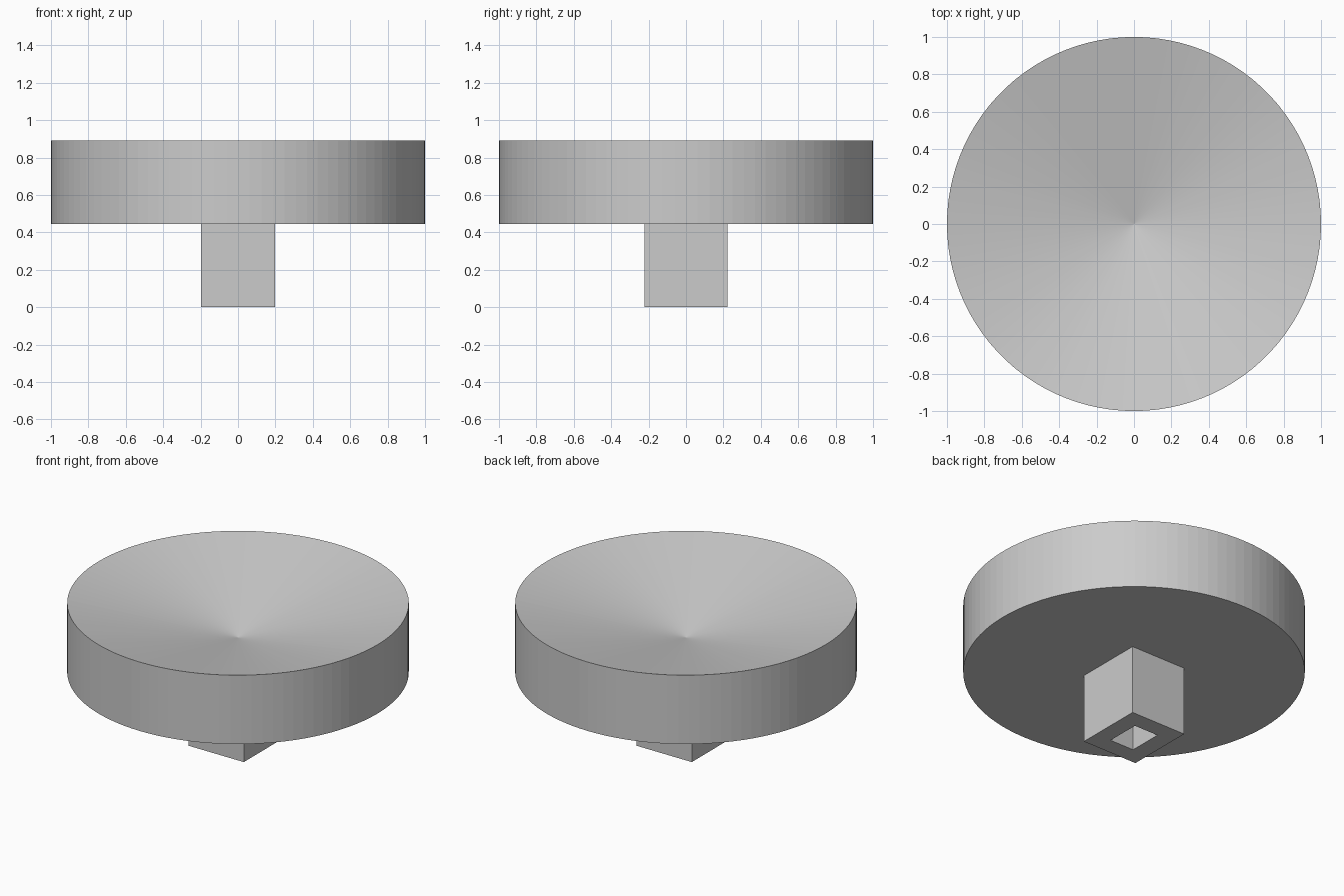
import bpy
import bmesh
import math

cube = bpy.data.objects.get("Cube")
if cube:
    bpy.data.objects.remove(cube, do_unlink=True)

SEGMENTS = 100
STEM_TOP = 0.445   # underside of the disc
RIM_TOP = 0.89
DISH_LOW = 0.667   # lowest point of the hollow top

grey = bpy.data.materials.new("plain grey")
grey.use_nodes = True
colour = (0.6, 0.6, 0.6, 1.0)
grey.diffuse_color = colour
grey.node_tree.nodes["Principled BSDF"].inputs["Base Color"].default_value = colour


def finish(name, bm):
    """Turn a bmesh into a named grey object."""
    bmesh.ops.recalc_face_normals(bm, faces=bm.faces)
    mesh = bpy.data.meshes.new(name)
    bm.to_mesh(mesh)
    bm.free()
    mesh.materials.append(grey)
    obj = bpy.data.objects.new(name, mesh)
    bpy.context.collection.objects.link(obj)
    return obj


# Disc with a shallow conical hollow in its top
bm = bmesh.new()
profile = [(0, STEM_TOP), (1, STEM_TOP), (1, RIM_TOP), (0, DISH_LOW)]
points = [bm.verts.new((r, 0, z)) for r, z in profile]
edges = [bm.edges.new(pair) for pair in zip(points, points[1:])]
bmesh.ops.spin(bm, geom=points + edges, cent=(0, 0, 0), axis=(0, 0, 1),
               angle=math.tau, steps=SEGMENTS, use_merge=True)
bmesh.ops.remove_doubles(bm, verts=bm.verts, dist=0.0001)
finish("dished_disc", bm)


# Rectangular stem with a rectangular socket open at the bottom
def rectangle(bm, half_x, half_y, z):
    corners = [(-1, -1), (1, -1), (1, 1), (-1, 1)]
    return [bm.verts.new((sx * half_x, sy * half_y, z)) for sx, sy in corners]


bm = bmesh.new()
loops = [rectangle(bm, 0.197, 0.222, STEM_TOP), rectangle(bm, 0.197, 0.222, 0),
         rectangle(bm, 0.086, 0.111, 0), rectangle(bm, 0.086, 0.111, STEM_TOP)]
for a, b in zip(loops, loops[1:] + loops[:1]):
    for i in range(4):
        j = (i + 1) % 4
        bm.faces.new((a[i], a[j], b[j], b[i]))
finish("socket_stem", bm)
